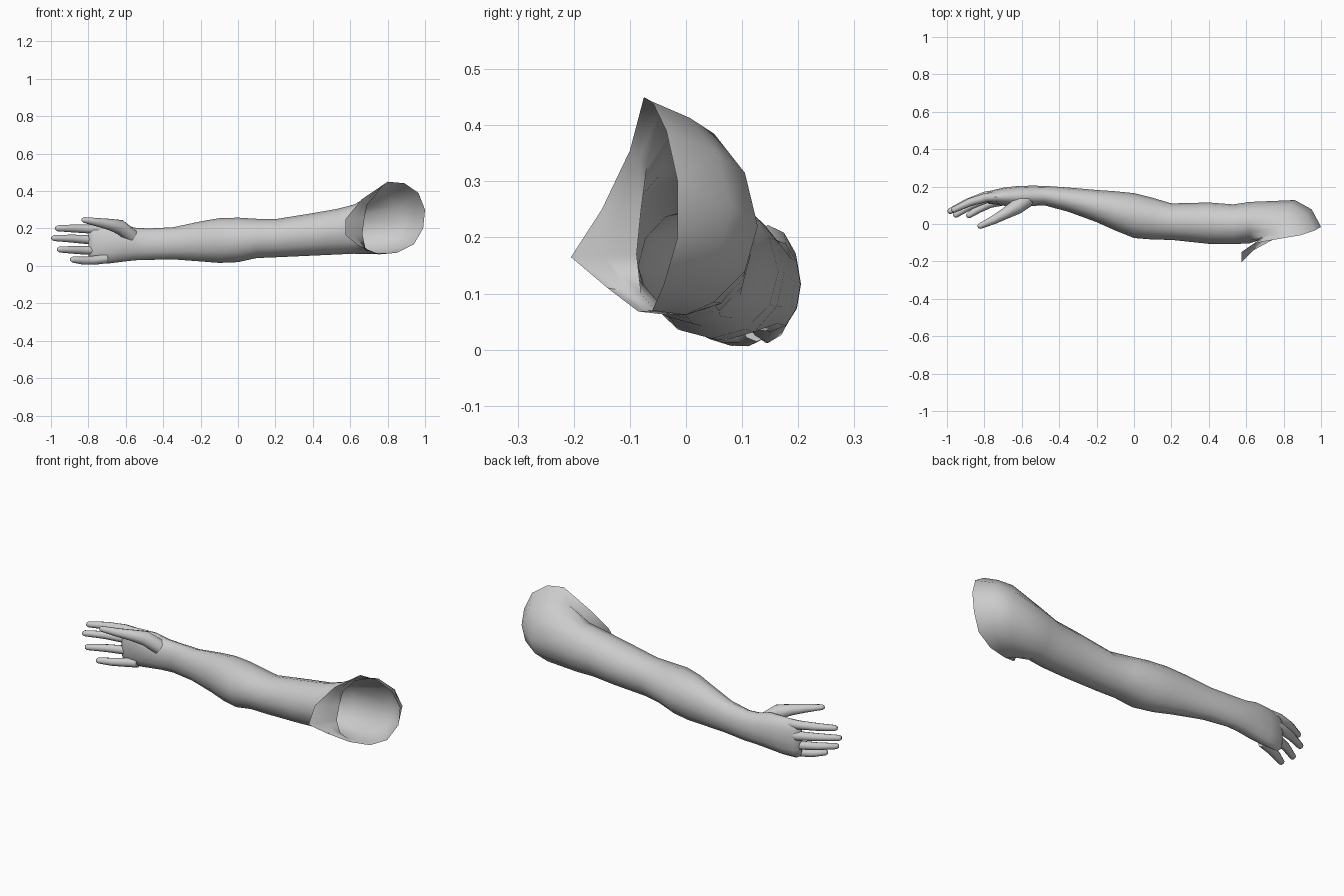
import bpy, bmesh, math
from mathutils import Vector

SEG = 12
skin = bpy.data.materials.new("light grey")
skin.diffuse_color = (0.6, 0.6, 0.6, 1)


def loft(name, rings, cap_start=False, cap_end=False):
    """Skin a list of equal-length point rings with quads."""
    bm = bmesh.new()
    vr = [[bm.verts.new(p) for p in r] for r in rings]
    n = len(rings[0])
    for a, b in zip(vr, vr[1:]):
        for i in range(n):
            j = (i + 1) % n
            bm.faces.new((a[i], a[j], b[j], b[i]))
    if cap_start:
        bm.faces.new(vr[0][::-1])
    if cap_end:
        bm.faces.new(vr[-1])
    bmesh.ops.recalc_face_normals(bm, faces=bm.faces)
    me = bpy.data.meshes.new(name)
    bm.to_mesh(me)
    bm.free()
    me.materials.append(skin)
    ob = bpy.data.objects.new(name, me)
    bpy.context.collection.objects.link(ob)
    bpy.context.view_layer.objects.active = ob
    ob.select_set(True)
    bpy.ops.object.shade_smooth_by_angle(angle=math.radians(60))
    ob.select_set(False)
    return ob


def arm_ring(x, y0, y1, z0, z1):
    """Oval section; starts at the front and turns over the top."""
    ring = []
    for i in range(SEG):
        a = 2 * math.pi * i / SEG
        ring.append(Vector((x, (y0 + y1) / 2 - (y1 - y0) / 2 * math.cos(a),
                            (z0 + z1) / 2 + (z1 - z0) / 2 * math.sin(a))))
    return ring


def digit(name, path, sides=8):
    """Tapered finger along (x, y, z, radius) points with a rounded tip."""
    pts = [Vector(p[:3]) for p in path]
    rad = [p[3] for p in path]
    tip = (pts[-1] - pts[-2]).normalized()
    pts.append(pts[-1] + tip * rad[-1] * 0.7)
    rad.append(rad[-1] * 0.55)
    rings = []
    for k, p in enumerate(pts):
        d = (pts[min(k + 1, len(pts) - 1)] - pts[max(k - 1, 0)]).normalized()
        u = d.cross(Vector((0, 0, 1))).normalized()
        v = u.cross(d)
        rings.append([p + (u * math.cos(t) + v * math.sin(t)) * rad[k]
                      for t in (2 * math.pi * i / sides for i in range(sides))])
    loft(name, rings, True, True)


# Palm, wrist, forearm, elbow and upper arm: x, y front/back, z bottom/top
sections = [
    (-0.80, 0.125, 0.158, 0.03, 0.195),
    (-0.775, 0.108, 0.176, 0.012, 0.218),
    (-0.70, 0.098, 0.194, 0.012, 0.222),
    (-0.62, 0.090, 0.203, 0.022, 0.222),
    (-0.55, 0.096, 0.205, 0.030, 0.204),
    (-0.48, 0.100, 0.204, 0.032, 0.200),
    (-0.35, 0.065, 0.195, 0.035, 0.206),
    (-0.20, 0.010, 0.182, 0.024, 0.238),
    (-0.10, -0.035, 0.175, 0.016, 0.255),
    (0.00, -0.075, 0.165, 0.020, 0.258),
    (0.10, -0.083, 0.140, 0.042, 0.252),
    (0.20, -0.085, 0.110, 0.046, 0.250),
    (0.40, -0.106, 0.115, 0.055, 0.282),
    (0.53, -0.108, 0.105, 0.061, 0.305),
    (0.62, -0.103, 0.118, 0.065, 0.328),
]
rings = [arm_ring(*s) for s in sections]

# Armpit crease running over the shoulder muscle
crease = [Vector(p) for p in (
    (.665, -.088, .17), (.675, -.08, .25), (.69, -.07, .325), (.74, -.02, .395),
    (.80, .05, .385), (.84, .105, .315), (.86, .128, .22), (.85, .105, .14),
    (.81, .05, .085), (.76, 0, .062), (.71, -.05, .064), (.68, -.08, .10))]

# Open shoulder rim with the chest flap pulled forward
rim = [Vector(p) for p in (
    (.575, -.205, .165), (.575, -.15, .25), (.66, -.10, .355), (.80, -.075, .45),
    (.89, -.06, .442), (.965, -.035, .39), (1.0, -.015, .30), (.99, -.015, .20),
    (.94, -.04, .115), (.85, -.06, .07), (.74, -.085, .068), (.64, -.14, .11))]

# Rounded shoulder cap between the two
cap = []
for i, (a, b) in enumerate(zip(crease, rim)):
    back = max(0, -math.cos(2 * math.pi * i / SEG))
    cap.append((a + b) / 2 + Vector((0.02, 0.022, 0)) * back)
loft("arm", rings + [crease, cap, rim], cap_start=True)

# Fingers and thumb
digit("index_finger", [(-.72, .145, .192, .026), (-.79, .142, .197, .024),
                       (-.88, .115, .200, .021), (-.965, .075, .201, .016)])
digit("middle_finger", [(-.72, .155, .138, .027), (-.79, .150, .140, .025),
                        (-.89, .115, .146, .021), (-.985, .068, .149, .016)])
digit("ring_finger", [(-.72, .145, .085, .026), (-.79, .135, .083, .024),
                      (-.87, .100, .085, .021), (-.955, .048, .088, .016)])
digit("little_finger", [(-.70, .125, .040, .026), (-.77, .110, .030, .024),
                        (-.83, .080, .028, .021), (-.885, .045, .034, .016)])
digit("thumb", [(-.57, .130, .160, .040), (-.63, .090, .208, .040),
                (-.69, .055, .222, .030), (-.75, .022, .233, .023),
                (-.825, -.012, .246, .015)])
